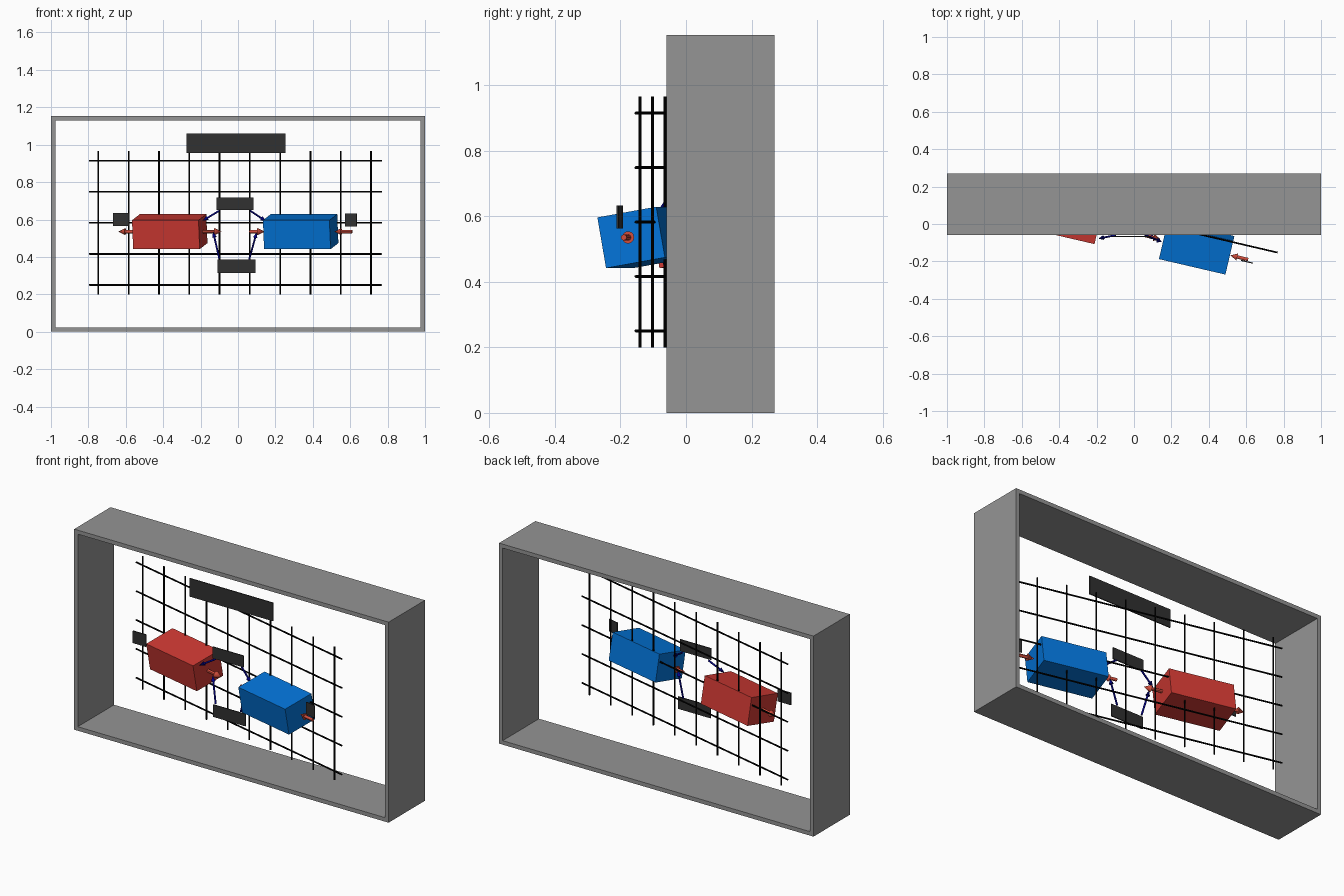
import bpy, math
from mathutils import Vector, Matrix

if "Cube" in bpy.data.objects:
    bpy.data.objects.remove(bpy.data.objects["Cube"])

YAW = math.radians(-13.1)   # grid and cars are turned in plan
ROLL = math.radians(10)     # cars lean forward


def material(name, srgb):
    m = bpy.data.materials.new(name)
    m.diffuse_color = [(c / 255) ** 2.2 for c in srgb] + [1]
    m.use_nodes = True
    m.node_tree.nodes["Principled BSDF"].inputs["Base Color"].default_value = m.diffuse_color
    return m


GREY = material("frame grey", (147, 147, 147))
DARK = material("plate charcoal", (52, 52, 52))
BLACK = material("grid black", (8, 8, 8))
RED = material("block red", (205, 60, 54))
BLUE = material("block blue", (10, 115, 215))
NAVY = material("arrow navy", (8, 8, 135))
CORAL = material("arrow coral", (208, 78, 62))


def finish(name, mat):
    ob = bpy.context.object
    ob.name = name
    ob.data.materials.append(mat)
    return ob


def box(name, centre, size, mat, yaw=0, roll=0):
    bpy.ops.mesh.primitive_cube_add(size=1)
    ob = finish(name, mat)
    ob.matrix_world = (Matrix.Translation(centre) @ Matrix.Rotation(yaw, 4, 'Z')
                       @ Matrix.Rotation(roll, 4, 'X') @ Matrix.Diagonal((*size, 1)))
    return ob


def cone(name, a, b, r1, r2, mat, sides=12):
    a, b = Vector(a), Vector(b)
    bpy.ops.mesh.primitive_cone_add(vertices=sides, radius1=r1, radius2=r2, depth=(b - a).length)
    ob = finish(name, mat)
    ob.matrix_world = (Matrix.Translation((a + b) / 2)
                       @ (b - a).to_track_quat('Z', 'Y').to_matrix().to_4x4())
    bpy.ops.object.shade_smooth_by_angle()


def arrow(name, a, b, r, head_r, head_len, mat):
    a, b = Vector(a), Vector(b)
    neck = b - (b - a).normalized() * head_len
    cone(name + "_shaft", a, neck, r, r, mat)
    cone(name + "_head", neck, b, head_r, 0, mat)


def grid_y(x):
    return 0.03 + math.tan(YAW) * (x + 0.0175)


def block_y(x):
    return -0.126 + math.tan(YAW) * (x - 0.335)


# Open picture frame
for n, z in (("frame_bottom", 0.0115), ("frame_top", 1.1415)):
    box(n, (0, 0.105, z), (2, 0.33, 0.023), GREY)
for n, x in (("frame_left", -0.9885), ("frame_right", 0.9885)):
    box(n, (x, 0.105, 0.5765), (0.023, 0.33, 1.107), GREY)

# Wire grid
for i in range(10):
    x = -0.0175 + (i - 4.5) * 0.162
    cone(f"grid_upright_{i}", (x, grid_y(x), 0.2), (x, grid_y(x), 0.965), 0.0045, 0.0045, BLACK, 8)
for i in range(5):
    z = 0.25 + i * 0.166
    cone(f"grid_rail_{i}", (-0.795, grid_y(-0.795), z), (0.768, grid_y(0.768), z),
         0.0045, 0.0045, BLACK, 8)

# Two leaning blocks
for n, x, m in (("red_block", -0.365, RED), ("blue_block", 0.335, BLUE)):
    box(n, (x, block_y(x), 0.535), (0.365, 0.187, 0.157), m, YAW, ROLL)

# Label plates
box("top_plate", (-0.01, -0.045, 1.007), (0.53, 0.006, 0.105), DARK)
box("upper_plate", (-0.016, -0.066, 0.684), (0.198, 0.006, 0.066), DARK)
box("lower_plate", (-0.008, -0.066, 0.35), (0.205, 0.006, 0.07), DARK)
box("left_plate", (-0.626, 0.0, 0.6), (0.084, 0.006, 0.07), DARK)
box("right_plate", (0.604, -0.202, 0.597), (0.064, 0.006, 0.07), DARK, YAW)

# Arrows along the block axis
for n, a, b in (("red_left", -0.54, -0.64), ("red_right", -0.19, -0.088),
                ("blue_left", 0.062, 0.142), ("blue_right", 0.61, 0.515)):
    arrow(n + "_arrow", (a, block_y(a), 0.535), (b, block_y(b), 0.535), 0.009, 0.019, 0.038, CORAL)

# Thin pointer arrows from the middle plates
for n, a, b in (("upper_left", (-0.10, -0.06, 0.647), (-0.19, -0.078, 0.593)),
                ("upper_right", (0.065, -0.06, 0.647), (0.15, -0.097, 0.59)),
                ("lower_left", (-0.10, -0.06, 0.39), (-0.133, -0.04, 0.535)),
                ("lower_right", (0.06, -0.06, 0.387), (0.10, -0.07, 0.532))):
    arrow(n + "_pointer", a, b, 0.005, 0.012, 0.03, NAVY)
